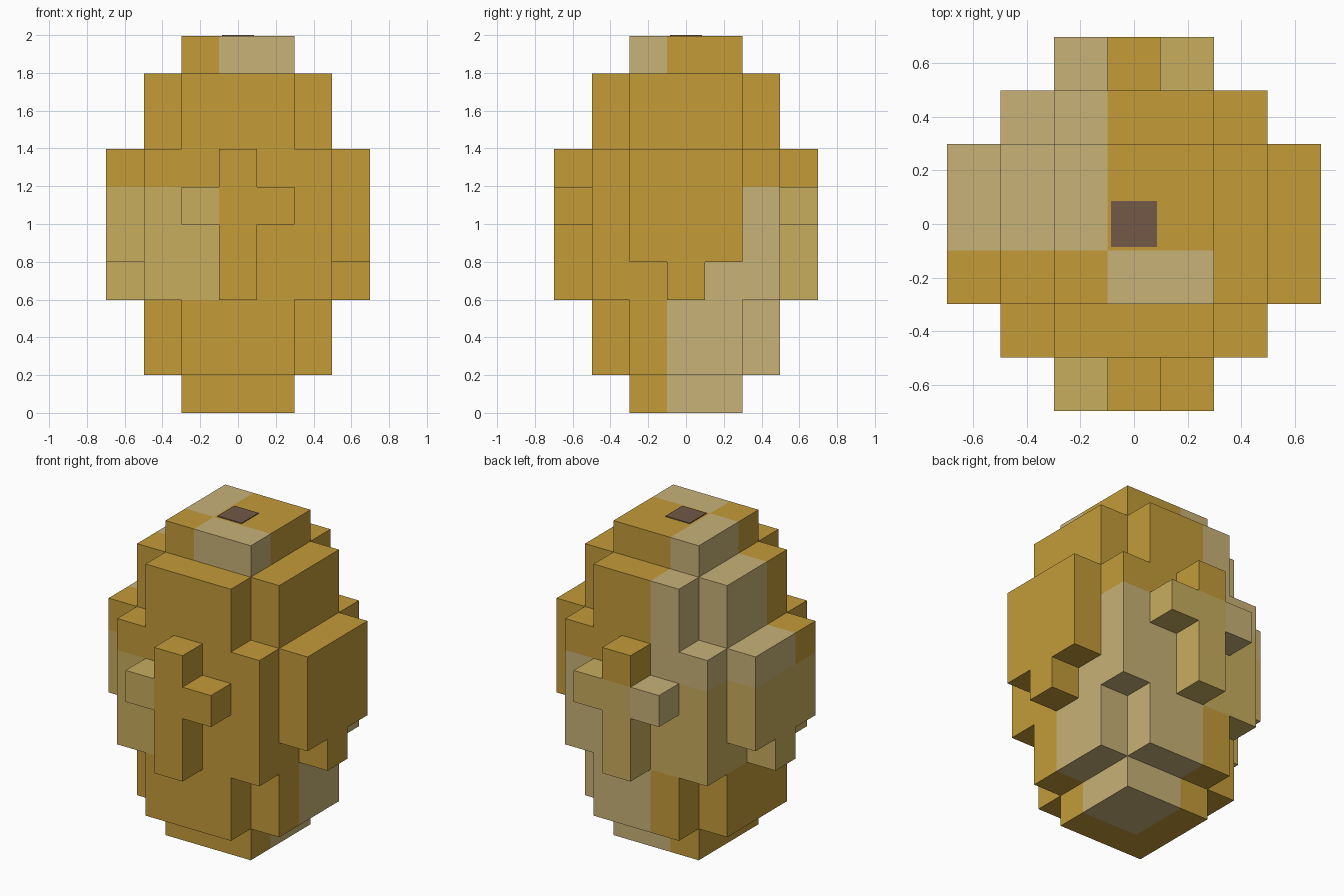
import bpy, bmesh
from mathutils import Vector

if "Cube" in bpy.data.objects:
    bpy.data.objects.remove(bpy.data.objects["Cube"])

S = 0.1995          # edge length of one block
TOP = 10 * S        # height of the blocky body


def material(name, srgb):
    lin = [((c / 255 + 0.055) / 1.055) ** 2.4 for c in srgb]
    m = bpy.data.materials.new(name)
    m.diffuse_color = (*lin, 1)
    m.use_nodes = True
    m.node_tree.nodes["Principled BSDF"].inputs["Base Color"].default_value = m.diffuse_color
    return m


gold = material("gold", (195, 155, 57))
tan = material("pale_tan", (200, 178, 119))
straw = material("straw_yellow", (200, 173, 95))
brown = material("stem_brown", (115, 88, 70))

# Patches are three blocks wide: (x, y, z) patch -> material slot, others are gold
PATCH = {(1, 0, 3): 1, (0, 1, 3): 1, (0, 1, 2): 1,
         (1, 1, 1): 1, (0, 2, 1): 1, (1, 1, 0): 1,
         (0, 0, 1): 2, (0, 1, 1): 2, (1, 2, 1): 2}


def box(x0, x1, y0, y1, z0, z1):
    """All block positions in an inclusive range."""
    return {(x, y, z) for x in range(x0, x1 + 1)
            for y in range(y0, y1 + 1) for z in range(z0, z1 + 1)}


def flip_x(cells):
    return {(6 - x, y, z) for x, y, z in cells}


def flip_y(cells):
    return {(x, 6 - y, z) for x, y, z in cells}


# Parts as groups of blocks
front_pad = box(2, 4, 1, 1, 1, 8) | box(1, 5, 1, 1, 3, 6)
front_cross = box(3, 3, 0, 0, 3, 6) | box(2, 4, 0, 0, 5, 5)
left_pad = box(1, 1, 2, 4, 1, 8)
left_plate = box(0, 0, 2, 4, 4, 6) | box(0, 0, 3, 3, 3, 3)
parts = {
    "core": box(2, 4, 2, 4, 0, 9),
    "front_pad": front_pad, "back_pad": flip_y(front_pad),
    "front_cross": front_cross, "back_cross": flip_y(front_cross),
    "left_pad": left_pad, "right_pad": flip_x(left_pad),
    "left_plate": left_plate, "right_plate": flip_x(left_plate),
}
solid = set().union(*parts.values())


def finish(name, bm, mats):
    me = bpy.data.meshes.new(name)
    bm.to_mesh(me)
    bm.free()
    for m in mats:
        me.materials.append(m)
    bpy.context.collection.objects.link(bpy.data.objects.new(name, me))


def build_part(name, cells):
    """Outer skin of a part, coloured by patch, flat areas merged."""
    bm = bmesh.new()
    for c in sorted(cells):
        centre = Vector(((c[0] - 3) * S, (c[1] - 3) * S, (c[2] + 0.5) * S))
        for axis in range(3):
            for sign in (-1, 1):
                n = [0, 0, 0]
                n[axis] = sign
                if tuple(a + b for a, b in zip(c, n)) in solid:
                    continue
                n = Vector(n)
                u = Vector([0, 0, 0])
                u[(axis + 1) % 3] = 1
                v = n.cross(u)
                f = bm.faces.new([bm.verts.new(centre + (n + u * a + v * b) * S / 2)
                                  for a, b in ((-1, -1), (1, -1), (1, 1), (-1, 1))])
                f.material_index = PATCH.get(tuple(k // 3 for k in c), 0)
    bmesh.ops.remove_doubles(bm, verts=bm.verts, dist=0.001)
    bmesh.ops.dissolve_limit(bm, angle_limit=0.01, verts=bm.verts, edges=bm.edges,
                             delimit={'MATERIAL'})
    finish(name, bm, (gold, tan, straw))


for name, cells in parts.items():
    build_part(name, cells)

# Small stem scar on the top
bm = bmesh.new()
bmesh.ops.create_cube(bm, size=1)
bmesh.ops.scale(bm, vec=(0.17, 0.17, 2 - TOP), verts=bm.verts)
bmesh.ops.translate(bm, vec=(0, 0, (2 + TOP) / 2), verts=bm.verts)
finish("stem_scar", bm, (brown,))
